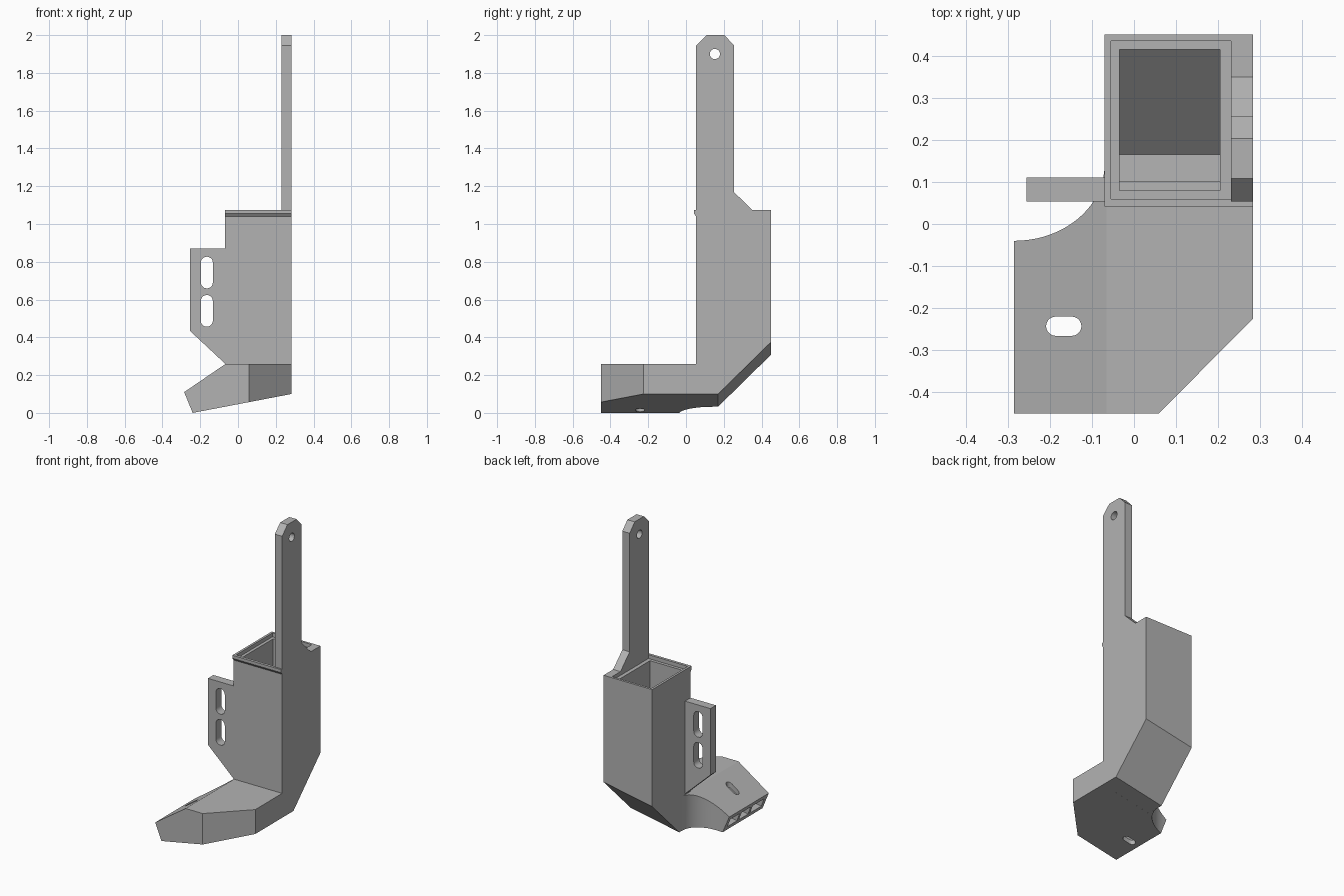
import bpy, bmesh, math

if "Cube" in bpy.data.objects:
    bpy.data.objects.remove(bpy.data.objects["Cube"], do_unlink=True)

grey = bpy.data.materials.new("plain_grey")
grey.use_nodes = True
colour = (0.45, 0.45, 0.45, 1)
grey.diffuse_color = colour
grey.node_tree.nodes["Principled BSDF"].inputs["Base Color"].default_value = colour

TILT = 0.19          # sideways slope of the underside
LEFT, RIGHT = -0.07, 0.283
FRONT, BACK, RIM = 0.053, 0.45, 1.075


def prism(name, outline, axis, start, end, tilt_below=None):
    """Extrude a closed outline along an axis, optionally tilting its low points."""
    place = {"x": lambda p, d: (d, p[0], p[1]),
             "y": lambda p, d: (p[0], d, p[1]),
             "z": lambda p, d: (p[0], p[1], d)}[axis]
    bm = bmesh.new()
    a = [bm.verts.new(place(p, start)) for p in outline]
    b = [bm.verts.new(place(p, end)) for p in outline]
    bm.faces.new(a)
    bm.faces.new(b[::-1])
    for i in range(len(a)):
        j = (i + 1) % len(a)
        bm.faces.new((a[i], b[i], b[j], a[j]))
    if tilt_below is not None:
        for v in bm.verts:
            if v.co.z < tilt_below:
                v.co.z += TILT * (v.co.x - RIGHT)
    bmesh.ops.recalc_face_normals(bm, faces=bm.faces)
    mesh = bpy.data.meshes.new(name)
    bm.to_mesh(mesh)
    bm.free()
    mesh.materials.append(grey)
    obj = bpy.data.objects.new(name, mesh)
    bpy.context.collection.objects.link(obj)
    return obj


def combine(obj, tools, operation="DIFFERENCE"):
    """Apply boolean tools to an object."""
    for tool in tools:
        tool.hide_render = True
        mod = obj.modifiers.new("cut", "BOOLEAN")
        mod.operation = operation
        mod.solver = "EXACT"
        mod.object = tool
    bpy.context.view_layer.update()
    graph = bpy.context.evaluated_depsgraph_get()
    mesh = bpy.data.meshes.new_from_object(obj.evaluated_get(graph))
    obj.modifiers.clear()
    obj.data = mesh


def arc(cx, cy, rx, ry, first, last, steps):
    angles = [math.radians(first + (last - first) * i / steps) for i in range(steps + 1)]
    return [(cx + rx * math.cos(t), cy + ry * math.sin(t)) for t in angles]


def slot(cx, cy, half, r, upright):
    if upright:
        return arc(cx, cy + half, r, r, 0, 180, 10) + arc(cx, cy - half, r, r, 180, 360, 10)
    return arc(cx + half, cy, r, r, -90, 90, 10) + arc(cx - half, cy, r, r, 90, 270, 10)


def box(x0, x1, y0, y1):
    return [(x0, y0), (x1, y0), (x1, y1), (x0, y1)]


# Hollow spaces
duct_hollow = prism("duct_hollow", [(0.08, 0.135), (0.165, 0.135), (0.415, 0.38),
                                    (0.415, 1.2), (0.08, 1.2)], "x", -0.035, 0.205, 0.5)
rim_recess = prism("rim_recess", box(-0.055, 0.23, 0.06, 0.435), "z", 1.05, 1.2)
foot_hollow = prism("foot_hollow", [(-0.32, 0.014), (0.255, 0.125), (0.255, 0.23),
                                    (-0.055, 0.23), (-0.32, 0.05)], "y", -0.5, 0.2)
hollow_plan = prism("hollow_plan", [(-0.33, -0.42), (0.045, -0.42), (0.255, -0.21),
                                    (0.255, 0.02), (0.205, 0.05), (0.205, 0.1),
                                    (-0.035, 0.1)]
                    + arc(-0.285, 0.14, 0.245, 0.21, -27, -90, 12)
                    + [(-0.33, -0.07)], "z", -0.2, 0.5)
combine(foot_hollow, [hollow_plan], "INTERSECT")

# Upright duct with sloped back corner and tilted underside
duct = prism("duct", [(FRONT, 0.1), (0.17, 0.1), (BACK, 0.375), (BACK, RIM), (FRONT, RIM)],
             "x", LEFT, RIGHT, 0.5)
combine(duct, [duct_hollow, rim_recess, foot_hollow])

# Small snap lip along the front of the rim
prism("front_lip", [(FRONT, 1.04), (0.042, 1.055), (0.042, RIM), (FRONT, RIM)],
      "x", LEFT, RIGHT)

# Foot: front section trimmed by its plan outline
foot = prism("foot", [(-0.24, 0), (RIGHT, 0.1), (RIGHT, 0.26), (-0.065, 0.26),
                      (-0.285, 0.11)], "y", -0.45, 0.3)
foot_plan = prism("foot_plan", [(-0.4, -0.6), (-0.09, -0.6), (RIGHT, -0.225),
                                (RIGHT, FRONT), (LEFT, FRONT)]
                  + arc(-0.285, 0.14, 0.215, 0.18, 0, -90, 20)
                  + [(-0.4, -0.04)], "z", -0.3, 0.6)
combine(foot, [foot_plan], "INTERSECT")
foot_slot = prism("foot_slot", slot(-0.167, -0.243, 0.019, 0.023, False), "z", -0.2, 0.5)
combine(foot, [foot_hollow, foot_slot])

# Vanes that split the outlet in three
for i, y in enumerate((-0.305, -0.19)):
    prism(f"outlet_vane_{i + 1}", [(-0.247, 0.02), (-0.273, 0.085), (-0.05, 0.235),
                                   (-0.05, 0.05)], "y", y, y + 0.02)

# Slotted mounting flange
flange = prism("mounting_flange", [(-0.255, 0.87), (-0.255, 0.435), (LEFT, 0.262),
                                   (LEFT, 0.87)], "y", FRONT, 0.11)
combine(flange, [prism("flange_slot", slot(-0.165, z, 0.052, 0.032, True), "y", 0, 0.2)
                 for z in (0.54, 0.743)])

# Tall arm with clipped top corners and a pin hole
arm = prism("arm", [(FRONT, RIM), (FRONT, 1.945), (0.108, 2.0), (0.203, 2.0),
                    (0.255, 1.945), (0.255, 1.168), (0.35, RIM)], "x", 0.23, RIGHT)
combine(arm, [prism("pin_hole", arc(0.153, 1.9, 0.027, 0.027, 0, 345, 23), "x", 0.1, 0.4)])

# Remove the helpers and shade curved cuts smoothly
for obj in list(bpy.context.scene.objects):
    if obj.hide_render:
        bpy.data.objects.remove(obj, do_unlink=True)
for obj in (foot, flange, arm):
    bpy.ops.object.select_all(action="DESELECT")
    obj.select_set(True)
    bpy.context.view_layer.objects.active = obj
    bpy.ops.object.shade_smooth_by_angle(angle=math.radians(25))
